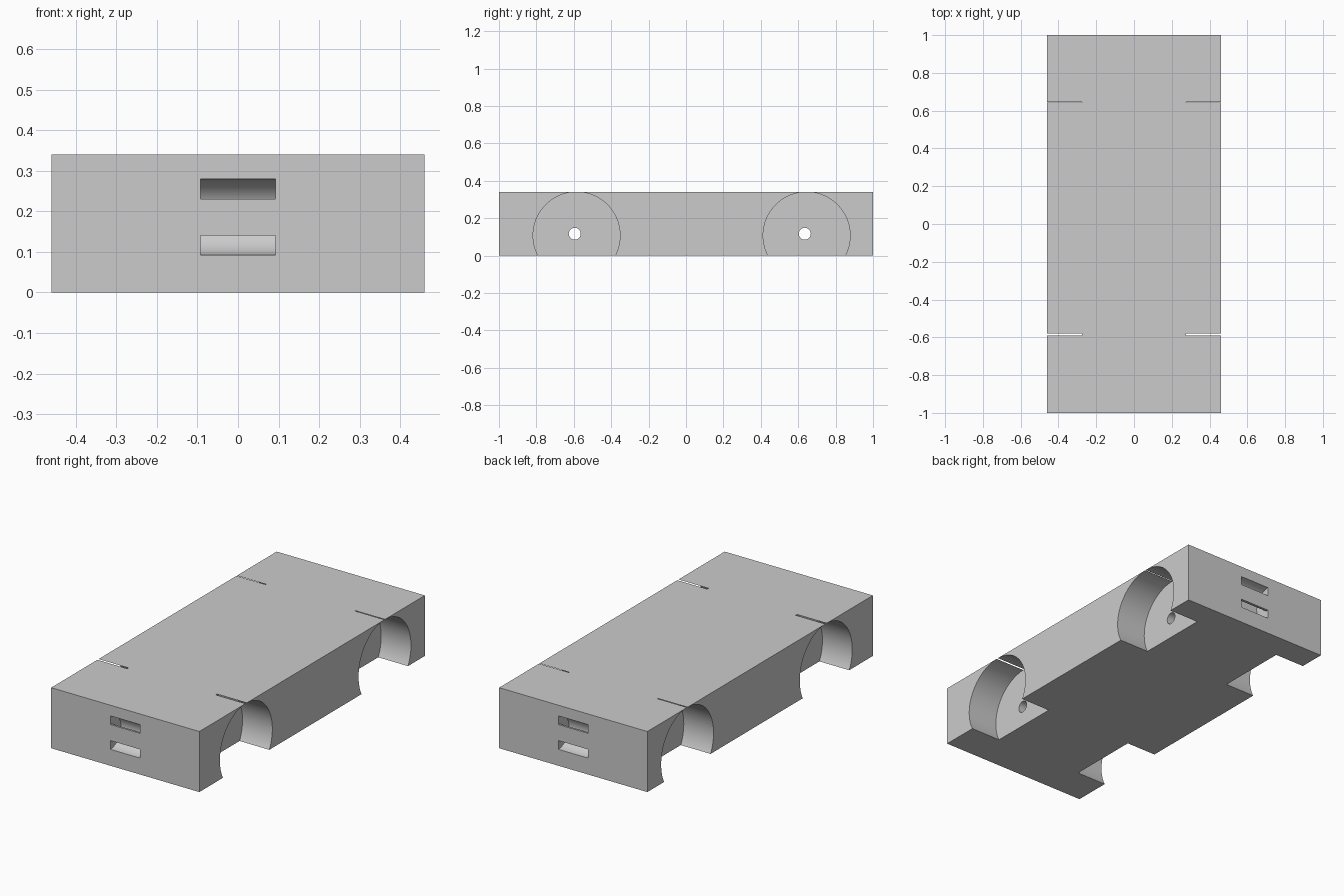
import bpy
import bmesh
from math import sin, cos, pi

cube = bpy.data.objects.get("Cube")
if cube:
    bpy.data.objects.remove(cube, do_unlink=True)

HALF_W, HALF_L, HEIGHT = 0.46, 1.0, 0.34
WELL_R, WELL_INNER = 0.2325, 0.275

grey = bpy.data.materials.new("plain grey")
grey.use_nodes = True
colour = (0.6, 0.6, 0.6, 1)
grey.diffuse_color = colour
grey.node_tree.nodes["Principled BSDF"].inputs["Base Color"].default_value = colour


def arc(cy, cz, r, start, end, n):
    """Points (y, z) on an arc, both ends included."""
    angles = [start + (end - start) * i / n for i in range(n + 1)]
    return [(cy + r * cos(a), cz + r * sin(a)) for a in angles]


def circle(cy, cz, r, n):
    return arc(cy, cz, r, pi / 2, pi * 2.5, n)[:-1]


def prism(name, profile, x0, x1):
    """Extrude a side profile across x."""
    bm = bmesh.new()
    face = bm.faces.new([bm.verts.new((x0, y, z)) for y, z in profile])
    ext = bmesh.ops.extrude_face_region(bm, geom=[face])["geom"]
    moved = [v for v in ext if isinstance(v, bmesh.types.BMVert)]
    bmesh.ops.translate(bm, verts=moved, vec=(x1 - x0, 0, 0))
    bmesh.ops.recalc_face_normals(bm, faces=bm.faces)
    mesh = bpy.data.meshes.new(name)
    bm.to_mesh(mesh)
    bm.free()
    mesh.materials.append(grey)
    obj = bpy.data.objects.new(name, mesh)
    bpy.context.collection.objects.link(obj)
    return obj


# Solid block
body = prism("chassis_block", [(-HALF_L, 0), (HALF_L, 0), (HALF_L, HEIGHT),
                               (-HALF_L, HEIGHT)], -HALF_W, HALF_W)
bpy.ops.object.select_all(action="DESELECT")
body.select_set(True)
bpy.context.view_layer.objects.active = body


def cut(cutter):
    cutter.hide_render = True
    mod = body.modifiers.new(cutter.name, "BOOLEAN")
    mod.operation = "DIFFERENCE"
    mod.solver = "EXACT"
    mod.object = cutter
    bpy.ops.object.modifier_apply(modifier=mod.name)
    bpy.data.objects.remove(cutter, do_unlink=True)


# Wheel wells, just breaking the top face in a thin slit, and axle holes
for well_y, lift in ((-0.585, 0.00018), (0.645, 0.00006)):
    well_z = HEIGHT - WELL_R + lift
    for side in (-1, 1):
        cut(prism("wheel_well", circle(well_y, well_z, WELL_R, 96),
                  side * WELL_INNER, side * (HALF_W + 0.1)))
    cut(prism("axle_hole", circle(well_y - 0.01, 0.117, 0.032, 32), -0.6, 0.6))

# Curved strap channels joining the two slots at each end
for end in (-1, 1):
    outer = arc(0, 0.186, 0.094, -pi / 2, pi / 2, 32)
    inner = arc(0, 0.186, 0.045, pi / 2, -pi / 2, 32)
    lip = 0.05
    loop = ([(-lip, outer[0][1])] + outer + [(-lip, outer[-1][1]), (-lip, inner[0][1])]
            + inner + [(-lip, inner[-1][1])])
    cut(prism("strap_channel", [(end * (HALF_L - y), z) for y, z in loop], -0.093, 0.093))

bpy.ops.object.shade_smooth_by_angle(angle=pi / 6)
